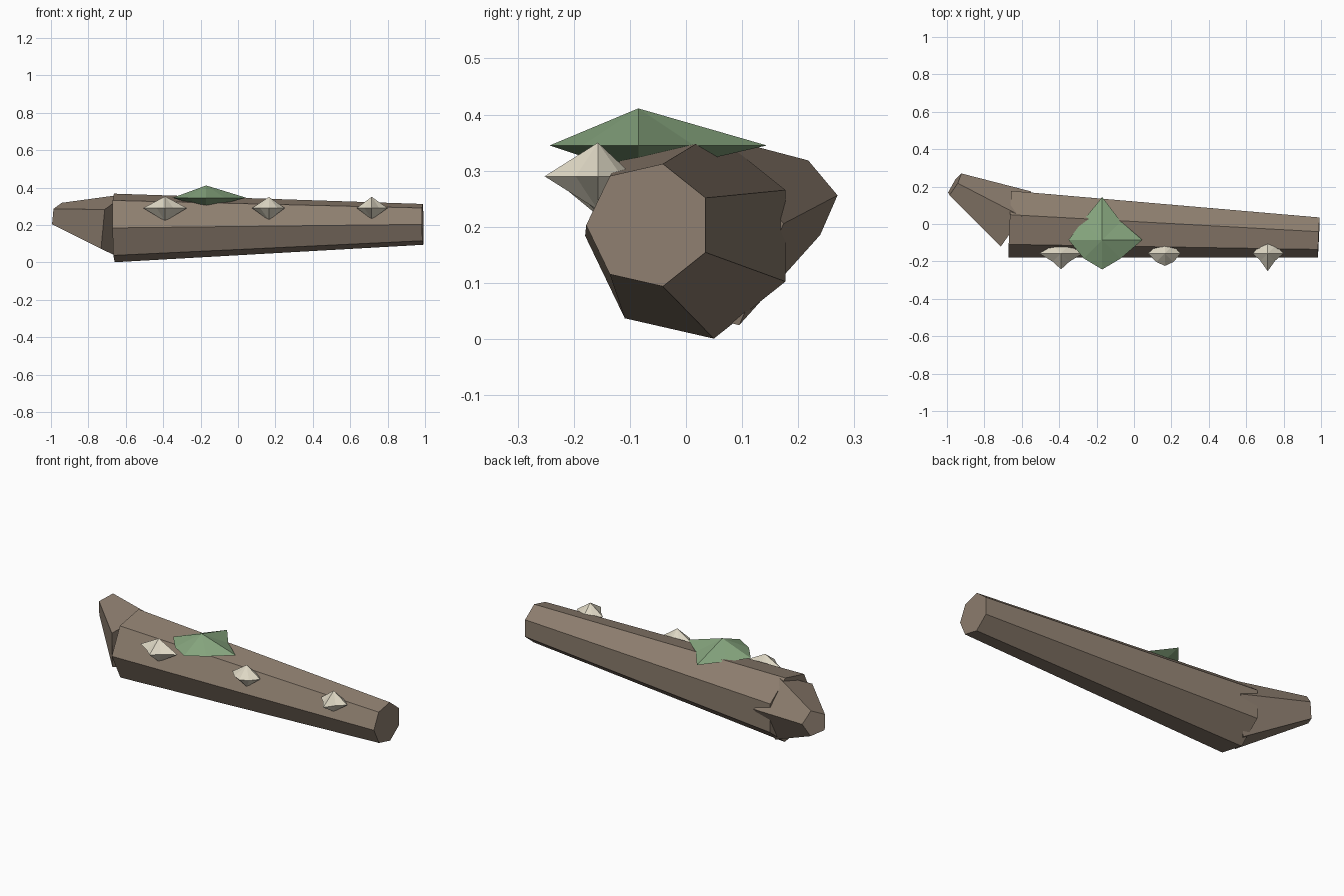
import bpy, bmesh, math
from mathutils import Vector

if "Cube" in bpy.data.objects:
    bpy.data.objects.remove(bpy.data.objects["Cube"])


def material(name, rgb):
    m = bpy.data.materials.new(name)
    m.diffuse_color = (*rgb, 1)
    m.use_nodes = True
    m.node_tree.nodes["Principled BSDF"].inputs["Base Color"].default_value = m.diffuse_color
    return m


BARK = material("bark", (0.27, 0.21, 0.16))
MOSS = material("moss_green", (0.24, 0.38, 0.21))
CREAM = material("cream", (0.74, 0.69, 0.56))


def finish(name, bm, mat):
    bmesh.ops.recalc_face_normals(bm, faces=bm.faces)
    me = bpy.data.meshes.new(name)
    bm.to_mesh(me)
    bm.free()
    me.materials.append(mat)
    ob = bpy.data.objects.new(name, me)
    bpy.context.collection.objects.link(ob)
    return ob


def tapered(name, a, b, ra, rb, sides, start, mat):
    """Flat-sided frustum from a to b with end caps square to its axis."""
    a, b = Vector(a), Vector(b)
    axis = (b - a).normalized()
    side = Vector((0, 0, 1)).cross(axis).normalized()
    up = axis.cross(side)
    bm = bmesh.new()
    rings = []
    for c, r in ((a, ra), (b, rb)):
        rings.append([bm.verts.new(c + r * (side * math.cos(t) + up * math.sin(t)))
                      for t in (start + math.tau * i / sides for i in range(sides))])
    for i in range(sides):
        j = (i + 1) % sides
        bm.faces.new((rings[0][i], rings[0][j], rings[1][j], rings[1][i]))
    for ring in rings:
        bm.faces.new(ring)
    return finish(name, bm, mat)


def faceted_lump(name, centre, radii, top, bottom, mat):
    """Double cone whose eight rim points each have their own radius."""
    c = Vector(centre)
    bm = bmesh.new()
    rim = [bm.verts.new(c + Vector((r * math.cos(i * math.pi / 4),
                                    r * math.sin(i * math.pi / 4), 0)))
           for i, r in enumerate(radii)]
    for h in (top, -bottom):
        tip = bm.verts.new(c + Vector((0, 0, h)))
        for i in range(8):
            bm.faces.new((rim[i], rim[(i + 1) % 8], tip))
    return finish(name, bm, mat)


# Fallen trunk, seven sided
tapered("trunk", (-0.663, 0.008, 0.184), (0.988, -0.066, 0.203),
        0.188, 0.112, 7, math.pi, BARK)

# Broken branch stub, five sided
tapered("branch_stub", (-0.96, 0.21, 0.25), (-0.645, 0.02, 0.19),
        0.071, 0.182, 5, math.radians(5), BARK)

# Moss patch on top
faceted_lump("moss_patch", (-0.17, -0.085, 0.345),
             (0.215, 0.14, 0.229, 0.145, 0.18, 0.14, 0.158, 0.14),
             0.066, 0.053, MOSS)

# Row of small mushrooms along the front
mushrooms = (
    (-0.39, (0.117, 0.06, 0.047, 0.06, 0.117, 0.063, 0.085, 0.063), 0.063, 0.07),
    (0.165, (0.085, 0.061, 0.06, 0.061, 0.09, 0.065, 0.067, 0.065), 0.06, 0.065),
    (0.715, (0.085, 0.06, 0.064, 0.06, 0.08, 0.056, 0.095, 0.056), 0.06, 0.06),
)
for n, (x, radii, top, bottom) in enumerate(mushrooms, 1):
    faceted_lump(f"mushroom_{n}", (x, -0.157, 0.29), radii, top, bottom, CREAM)
